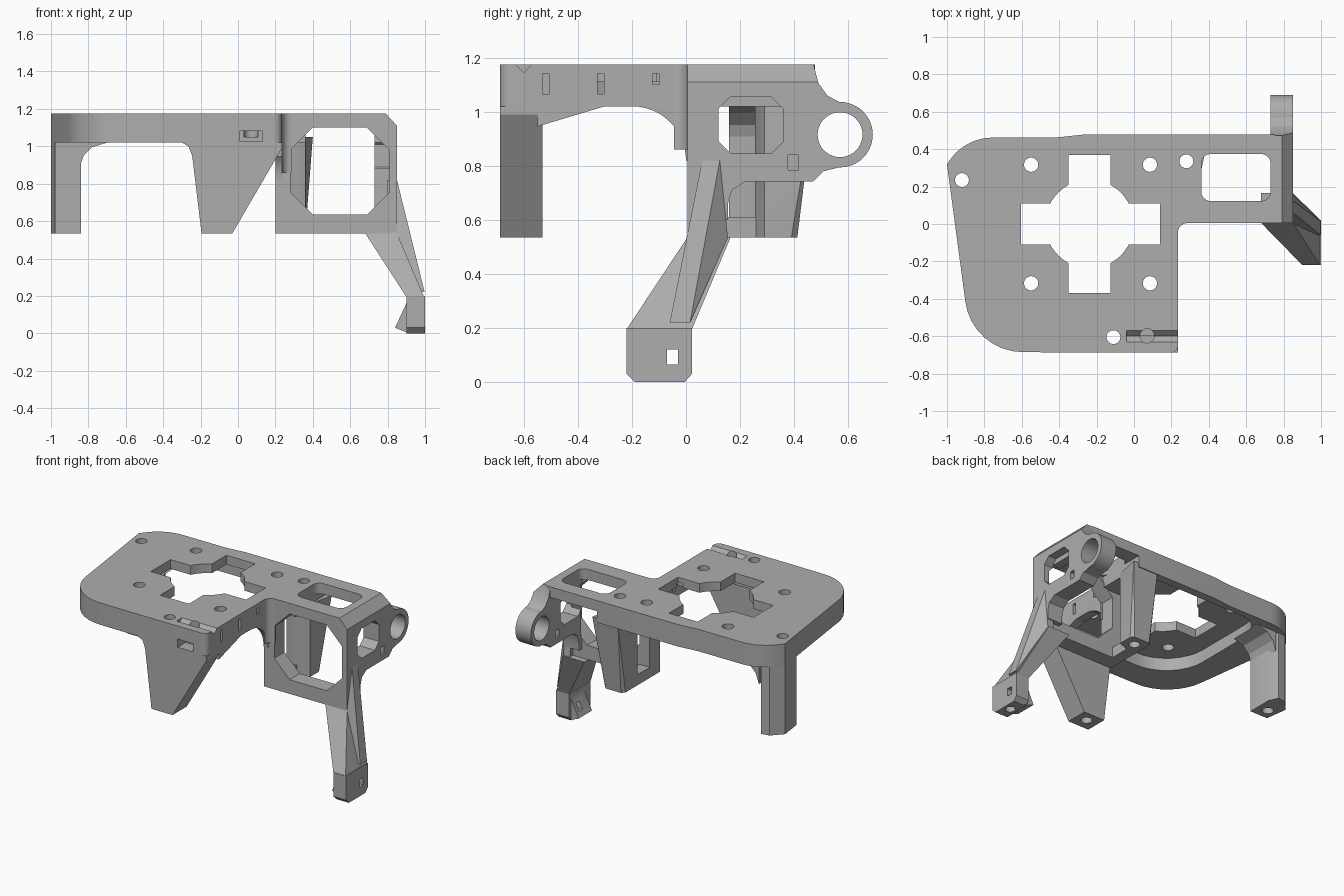
import bpy, bmesh, math
from mathutils import Vector

cube = bpy.data.objects.get("Cube")
if cube:
    bpy.data.objects.remove(cube, do_unlink=True)

grey = bpy.data.materials.new("matte_grey")
grey.use_nodes = True
tone = (0.42, 0.42, 0.42, 1)
grey.diffuse_color = tone
grey.node_tree.nodes["Principled BSDF"].inputs["Base Color"].default_value = tone


def make(name, bm):
    bmesh.ops.recalc_face_normals(bm, faces=bm.faces)
    mesh = bpy.data.meshes.new(name)
    bm.to_mesh(mesh)
    bm.free()
    mesh.materials.append(grey)
    ob = bpy.data.objects.new(name, mesh)
    bpy.context.collection.objects.link(ob)
    return ob


def place(axis, u, v, w):
    return {"x": (w, u, v), "y": (u, w, v), "z": (u, v, w)}[axis]


def prism(name, pts, axis, lo, hi):
    """Extrude a 2D profile along an axis."""
    bm = bmesh.new()
    face = bm.faces.new([bm.verts.new(place(axis, u, v, lo)) for u, v in pts])
    new = bmesh.ops.extrude_face_region(bm, geom=[face])["geom"]
    shift = Vector(place(axis, 0, 0, hi - lo))
    bmesh.ops.translate(bm, vec=shift, verts=[g for g in new if isinstance(g, bmesh.types.BMVert)])
    return make(name, bm)


def rect(u0, u1, v0, v1):
    return [(u0, v0), (u1, v0), (u1, v1), (u0, v1)]


def octagon(u0, u1, v0, v1, c):
    return [(u0, v0 + c), (u0 + c, v0), (u1 - c, v0), (u1, v0 + c),
            (u1, v1 - c), (u1 - c, v1), (u0 + c, v1), (u0, v1 - c)]


def arc(cx, cy, r, a0, a1, n):
    angles = [math.radians(a0 + (a1 - a0) * i / n) for i in range(n + 1)]
    return [(cx + r * math.cos(a), cy + r * math.sin(a)) for a in angles]


def circle(cx, cy, r, n=32):
    return arc(cx, cy, r, 0, 360, n)[:-1]


def rounded(corners, n=8):
    """Replace each (x, y, radius) corner with a circular arc."""
    out = []
    for i, (x, y, r) in enumerate(corners):
        p = Vector((x, y))
        if not r:
            out.append((x, y))
            continue
        a = (Vector(corners[i - 1][:2]) - p).normalized()
        b = (Vector(corners[(i + 1) % len(corners)][:2]) - p).normalized()
        half = a.angle(b) / 2
        t, w = r / math.tan(half), math.sin(half)
        for k in range(n + 1):
            s = k / n
            f = ((1 - s) ** 2, 2 * w * s * (1 - s), s * s)
            q = (f[0] * (p + a * t) + f[1] * p + f[2] * (p + b * t)) / sum(f)
            out.append((q.x, q.y))
    return out


def hull(name, *sections):
    """Convex solid round flat sections given as (points, z)."""
    bm = bmesh.new()
    for pts, z in sections:
        for x, y in pts:
            bm.verts.new((x, y, z))
    res = bmesh.ops.convex_hull(bm, input=bm.verts)
    bmesh.ops.delete(bm, geom=list({v for v in res["geom_interior"] if isinstance(v, bmesh.types.BMVert)}), context="VERTS")
    bmesh.ops.dissolve_limit(bm, angle_limit=0.02, verts=bm.verts, edges=bm.edges)
    return make(name, bm)


def combine(ob, op, *others):
    for other in others:
        mod = ob.modifiers.new("solid", "BOOLEAN")
        mod.operation, mod.solver, mod.object = op, "EXACT", other
        bpy.context.view_layer.objects.active = ob
        bpy.ops.object.modifier_apply(modifier=mod.name)
        bpy.data.objects.remove(other, do_unlink=True)


def cut(ob, pts, axis, lo, hi):
    combine(ob, "DIFFERENCE", prism("cutter", pts, axis, lo, hi))


TOP, RIM, FOOT = 1.175, 1.02, 0.535
edge_slope = [(0.79, TOP), (0.82, 1.25), (0.95, 1.25), (0.85, 1.11), (0.85, 1.11)][:4]
window = octagon(0.28, 0.81, 0.635, 1.1, 0.12)
leg_holes = {"left": (-0.92, 0.235), "front": (-0.11, -0.605), "back": (0.28, 0.335)}

# Deck with hollow underside
outline = rounded([(-1, 0.32, 0), (-0.9, 0.462, 0.28), (-0.42, 0.462, 0), (-0.27, 0.478, 0),
                   (0.79, 0.478, 0.05), (0.79, 0.01, 0), (0.235, 0.01, 0.04),
                   (0.235, -0.688, 0.04), (-0.27, -0.688, 0), (-0.866, -0.682, 0.31)])
deck = prism("deck", outline, "z", RIM, TOP)
cavity = rounded([(-0.74, 0.42, 0.2), (0.17, 0.42, 0.05), (0.17, -0.5, 0.05), (-0.74, -0.5, 0.3)])
cut(deck, cavity, "z", 0.9, 1.11)
cut(deck, rect(0.36, 0.73, 0.9, 1.1), "y", 0.1, 0.7)
cut(deck, window, "y", -0.1, 0.13)

# Cross opening with round centre
cut(deck, rect(-0.605, 0.14, -0.11, 0.11), "z", 0.9, 1.3)
cut(deck, rect(-0.35, -0.125, -0.37, 0.37), "z", 0.9, 1.3)
cut(deck, circle(-0.2375, 0, 0.237, 48), "z", 0.9, 1.3)
cut(deck, rounded([(0.36, 0.123, 0.05), (0.73, 0.123, 0.05), (0.73, 0.374, 0.05), (0.36, 0.374, 0.05)]), "z", 0.9, 1.3)

# Screw holes, cable groove and side slots
for x in (-0.55, 0.085):
    for y in (-0.317, 0.317):
        cut(deck, circle(x, y, 0.038), "z", 0.9, 1.3)
for x, y in leg_holes.values():
    cut(deck, circle(x, y, 0.037), "z", 0.9, 1.3)
cut(deck, [(-0.57, TOP), (-0.6, 1.145), (-0.63, TOP), (-0.63, 1.2), (-0.57, 1.2)], "x", -0.04, 0.3)
cut(deck, circle(0.07, -0.598, 0.038), "z", 1.05, 1.3)
cut(deck, rect(0.01, 0.13, 1.025, 1.082), "y", -0.8, -0.6)
for y in (-0.518, -0.316, -0.112):
    cut(deck, rect(y - 0.012, y + 0.012, 1.065, 1.142), "x", 0.1, 0.3)

# Front leg with gusset running back under the rim
front_leg = prism("front_leg", [(-0.3, RIM), (-0.265, 1), (-0.245, 0.95), (-0.195, FOOT), (-0.03, FOOT),
                                (0.2, 0.93), (0.235, 0.99), (0.235, RIM)], "y", -0.688, -0.53)
cut(front_leg, circle(-0.11, -0.605, 0.037), "z", 0.4, 1.1)
gusset = prism("front_gusset", [(-0.55, 0.945), (-0.3, RIM), (-0.3, 1.04), (-0.55, 1.04)], "x", 0.17, 0.235)

# Left leg with flared top
left_leg = prism("left_leg", [(-1, 0.32), (-0.978, 0.16), (-0.84, 0.16), (-0.84, 0.34), (-0.87, 0.405), (-0.93, 0.395)], "z", FOOT, RIM)
flare = prism("left_leg_flare", [(-0.85, 0.88), (-0.825, 0.95), (-0.78, 0.995), (-0.7, RIM), (-0.85, RIM)], "y", 0.16, 0.4)
cut(left_leg, circle(-0.92, 0.235, 0.037), "z", 0.4, 1.1)

# Back leg and its link to the front frame
back_leg = hull("back_leg",
                ([(0.2, 0.255), (0.27, 0.255), (0.36, 0.29), (0.36, 0.39), (0.34, 0.412), (0.22, 0.412), (0.2, 0.39)], FOOT),
                ([(0.2, 0.255), (0.27, 0.255), (0.36, 0.29), (0.4, 0.475), (0.2, 0.475)], 1.05))
link = prism("back_leg_link", rect(0.2, 0.28, FOOT, 0.61), "y", 0.05, 0.3)
combine(back_leg, "UNION", link)
cut(back_leg, circle(0.28, 0.335, 0.037), "z", 0.4, 1.2)

# Front frame with eight-sided window
frame = prism("front_frame", rect(0.2, 0.85, FOOT, TOP), "y", 0.005, 0.12)
cut(frame, window, "y", -0.1, 0.3)
cut(frame, edge_slope, "y", -0.1, 0.8)

# Curved brace between deck rim and frame
brace = prism("curved_brace", arc(-0.2, 0.82, 0.2, 90, 0, 12) + [(0.06, 0.82), (0.06, 1.1), (-0.2, 1.1)], "x", 0.2, 0.235)
corner = prism("corner_fillet", arc(0.285, -0.045, 0.05, 90, 180, 6) + [(0.235, 0.02), (0.285, 0.02)], "z", 0.86, TOP)

# Side panel with ring mount
panel = prism("side_panel", [(0.005, 0.6), (0.155, 0.6), (0.155, 0.66), (0.17, 0.71), (0.22, 0.742), (0.47, 0.742),
                             (0.51, 0.78), (0.57, 0.795), (0.57, 1.035), (0.525, 1.058), (0.49, 1.105),
                             (0.472, TOP), (0.005, TOP)], "x", 0.73, 0.85)
combine(panel, "UNION", prism("ring", circle(0.57, 0.915, 0.121, 48), "x", 0.73, 0.85))
cut(panel, circle(0.57, 0.915, 0.083, 40), "x", 0.6, 1)
cut(panel, octagon(0.12, 0.36, 0.845, 1.055, 0.045), "x", 0.6, 1)
cut(panel, rect(0.378, 0.416, 0.785, 0.84), "x", 0.6, 1)
cut(panel, window, "y", -0.1, 0.13)
cut(panel, edge_slope, "y", -0.1, 0.8)
cut(panel, rounded([(0.36, 0.123, 0.05), (0.73, 0.123, 0.05), (0.73, 0.374, 0.05), (0.36, 0.374, 0.05)]), "z", 0.9, 1.3)

# Slanted strut with raised rib
strut = hull("strut", (rect(0.68, 0.85, 0.005, 0.165), FOOT), (rect(0.9, 0.995, -0.22, 0.022), 0.195))
rib = hull("strut_rib", (rect(0.8, 0.85, 0.06, 0.125), 0.82), (rect(0.8, 0.85, 0.005, 0.155), FOOT),
           (rect(0.93, 0.998, -0.06, 0.015), 0.22))

# Strut foot with a slot, a screw hole and an inner heel
foot = prism("strut_foot", [(-0.22, 0.03), (-0.19, 0), (-0.005, 0), (0.022, 0.03), (0.022, 0.2), (-0.22, 0.2)], "x", 0.9, 1)
heel = prism("foot_heel", [(0.84, 0.03), (0.9, 0.005), (0.92, 0.005), (0.92, 0.16), (0.9, 0.16)], "y", -0.15, 0)
combine(foot, "UNION", heel)
cut(foot, rect(-0.07, -0.03, 0.065, 0.12), "x", 0.8, 1.1)
cut(foot, circle(0.95, -0.1, 0.033), "z", -0.1, 0.06)

# Smooth the curved faces, keep edges crisp
for ob in (deck, front_leg, gusset, left_leg, flare, back_leg, frame, brace, corner, panel, strut, rib, foot):
    bpy.ops.object.select_all(action="DESELECT")
    ob.select_set(True)
    bpy.context.view_layer.objects.active = ob
    bpy.ops.object.shade_smooth_by_angle(angle=math.radians(25))
